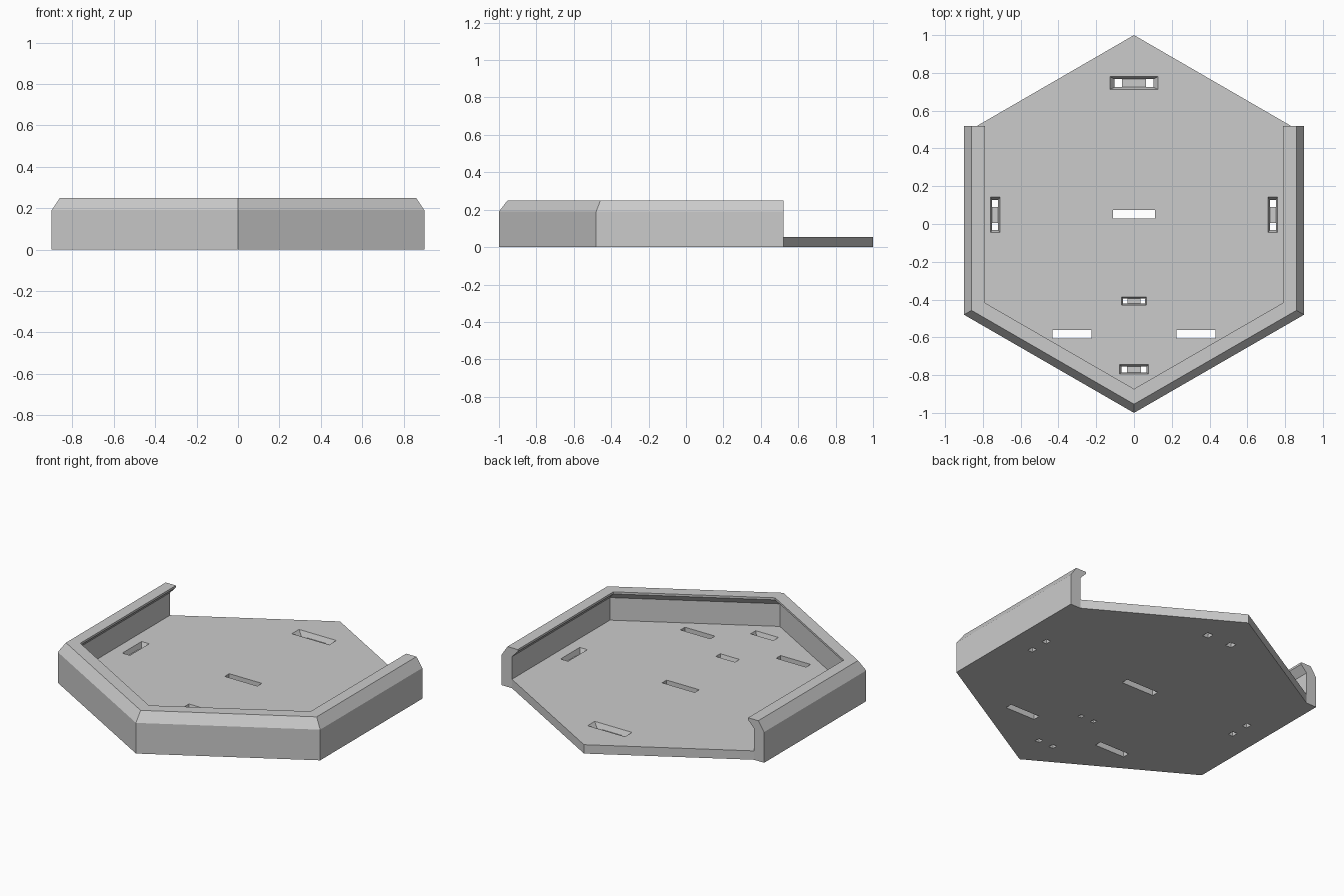
import bpy, bmesh, math

if "Cube" in bpy.data.objects:
    bpy.data.objects.remove(bpy.data.objects["Cube"])

C30, T30 = math.cos(math.radians(30)), math.tan(math.radians(30))
HALF_W, BACK_Y, FLOOR = 0.9, 0.52, 0.055

# Rim cross-section: (inset from outer outline, height)
PROFILE = [(0, 0), (0, 0.19), (0.04, 0.25), (0.11, 0.25),
           (0.11, 0.237), (0.07, 0.195), (0.07, FLOOR)]


def stations(inset):
    """Three-sided open path around the front of the hexagon."""
    x, y0 = HALF_W - inset, -1 + inset / C30
    y1 = y0 + x * T30
    return [(-x, BACK_Y), (-x, y1), (0, y0), (x, y1), (x, BACK_Y)]


# Hexagonal tray: rim sweep plus floor in one closed mesh
bm = bmesh.new()
rows = [[bm.verts.new((x, y, z)) for x, y in stations(d)] for d, z in PROFILE]
for a, b in zip(rows, rows[1:]):
    for i in range(4):
        bm.faces.new((a[i], a[i + 1], b[i + 1], b[i]))
xi = HALF_W - PROFILE[-1][0]
foot_l = bm.verts.new((-xi, BACK_Y, 0))
foot_r = bm.verts.new((xi, BACK_Y, 0))
apex_lo, apex_hi = bm.verts.new((0, 1, 0)), bm.verts.new((0, 1, FLOOR))
bm.faces.new(rows[0] + [foot_r, apex_lo, foot_l])
bm.faces.new(rows[-1] + [apex_hi])
for i, foot in ((0, foot_l), (-1, foot_r)):
    bm.faces.new([r[i] for r in rows] + [foot])
    bm.faces.new((foot, rows[-1][i], apex_hi, apex_lo))
bmesh.ops.recalc_face_normals(bm, faces=bm.faces)
mesh = bpy.data.meshes.new("hex_tray")
bm.to_mesh(mesh)
bm.free()
tray = bpy.data.objects.new("hex_tray", mesh)
bpy.context.collection.objects.link(tray)
bpy.context.view_layer.objects.active = tray


def cut(cx, cy, lo, hi, z0=-0.1, z1=0.1):
    """Subtract a tapered block with half sizes lo (bottom) and hi (top)."""
    b = bmesh.new()
    corners = [(-1, -1), (1, -1), (1, 1), (-1, 1)]
    rings = [[b.verts.new((cx + sx * h[0], cy + sy * h[1], z)) for sx, sy in corners]
             for h, z in ((lo, z0), (hi, z1))]
    b.faces.new(rings[0])
    b.faces.new(rings[1])
    for i in range(4):
        j = (i + 1) % 4
        b.faces.new((rings[0][i], rings[0][j], rings[1][j], rings[1][i]))
    bmesh.ops.recalc_face_normals(b, faces=b.faces)
    me = bpy.data.meshes.new("slot_cutter")
    b.to_mesh(me)
    b.free()
    ob = bpy.data.objects.new("slot_cutter", me)
    ob.hide_render = True
    bpy.context.collection.objects.link(ob)
    mod = tray.modifiers.new("slot", 'BOOLEAN')
    mod.operation, mod.solver, mod.object = 'DIFFERENCE', 'EXACT', ob
    bpy.ops.object.modifier_apply(modifier=mod.name)
    bpy.data.objects.remove(ob)


def anchor(cx, cy, top, inner, bridge, along_y=False):
    """Flared pocket with a recessed bridge between two through holes."""
    def swap(p):
        return (p[1], p[0]) if along_y else p
    z0, z1 = 0.025, FLOOR + 0.01
    k = (z1 - z0) / (FLOOR - z0)
    flare = tuple(i + (t - i) * k for i, t in zip(inner, top))
    cut(cx, cy, swap(inner), swap(flare), z0, z1)
    mid, half = (inner[0] + bridge) / 2, (inner[0] - bridge) / 2
    for s in (-1, 1):
        dx, dy = swap((s * mid, 0))
        size = swap((half, inner[1]))
        cut(cx + dx, cy + dy, size, size, -0.1, 0.04)


# Plain through slots
for x, y, hx in ((0, 0.052, 0.112), (-0.328, -0.583, 0.103), (0.328, -0.583, 0.103)):
    cut(x, y, (hx, 0.022), (hx, 0.022))

# Strap anchors on the centre line and both sides
anchor(0, 0.746, (0.128, 0.035), (0.104, 0.022), 0.064)
anchor(0, -0.408, (0.066, 0.022), (0.058, 0.014), 0.034)
anchor(0, -0.77, (0.078, 0.025), (0.066, 0.016), 0.036)
for s in (-1, 1):
    anchor(s * 0.735, 0.048, (0.094, 0.026), (0.08, 0.016), 0.042, along_y=True)
